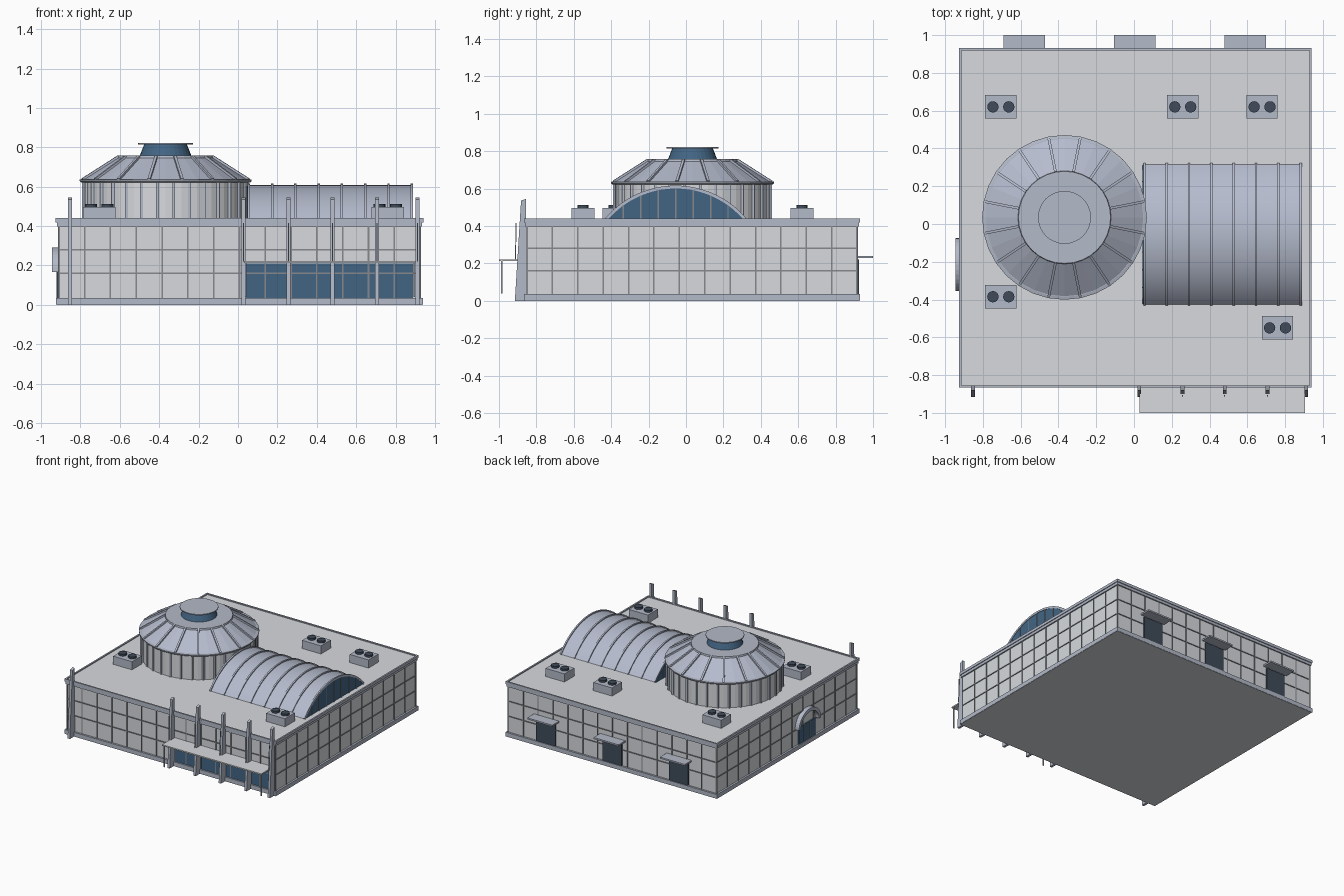
import bpy, bmesh, math
from mathutils import Vector, Matrix

if "Cube" in bpy.data.objects:
    bpy.data.objects.remove(bpy.data.objects["Cube"])


def material(name, rgb):
    m = bpy.data.materials.new(name)
    m.diffuse_color = (*rgb, 1)
    m.use_nodes = True
    m.node_tree.nodes["Principled BSDF"].inputs["Base Color"].default_value = m.diffuse_color
    return m


WALL = material("pale_wall", (0.68, 0.70, 0.73))
METAL = material("roof_metal", (0.46, 0.50, 0.61))
TRIM = material("blue_grey_trim", (0.45, 0.49, 0.58))
BAR = material("grey_bars", (0.24, 0.25, 0.27))
GLASS = material("blue_glass", (0.055, 0.13, 0.23))
DARK = material("dark_slate", (0.05, 0.07, 0.10))


def finish(bm, name, mat):
    bmesh.ops.recalc_face_normals(bm, faces=bm.faces)
    me = bpy.data.meshes.new(name)
    bm.to_mesh(me)
    bm.free()
    me.materials.append(mat)
    ob = bpy.data.objects.new(name, me)
    bpy.context.collection.objects.link(ob)
    return ob


def boxes(name, mat, items):
    """Each item is (x0, x1, y0, y1, z0, z1)."""
    bm = bmesh.new()
    for x0, x1, y0, y1, z0, z1 in items:
        m = Matrix.Translation(((x0 + x1) / 2, (y0 + y1) / 2, (z0 + z1) / 2))
        bmesh.ops.create_cube(bm, size=1, matrix=m @ Matrix.Diagonal((x1 - x0, y1 - y0, z1 - z0, 1)))
    return finish(bm, name, mat)


def prisms(name, mat, profile, spans):
    """Extrude a (y, z) profile along x for every (x0, x1) span."""
    bm = bmesh.new()
    for x0, x1 in spans:
        a = [bm.verts.new((x0, y, z)) for y, z in profile]
        b = [bm.verts.new((x1, y, z)) for y, z in profile]
        bm.faces.new(a)
        bm.faces.new(b[::-1])
        for i in range(len(a)):
            j = (i + 1) % len(a)
            bm.faces.new((a[i], a[j], b[j], b[i]))
    return finish(bm, name, mat)


def lathe(name, mat, profile, centers, n):
    """Closed solid of revolution from (r, z) points, capped at both ends."""
    bm = bmesh.new()
    for cx, cy in centers:
        rings = [[bm.verts.new((cx + r * math.cos(math.tau * k / n), cy + r * math.sin(math.tau * k / n), z))
                  for k in range(n)] for r, z in profile]
        for lo, hi in zip(rings, rings[1:]):
            for k in range(n):
                j = (k + 1) % n
                bm.faces.new((lo[k], lo[j], hi[j], hi[k]))
        bm.faces.new(rings[0][::-1])
        bm.faces.new(rings[-1])
    return finish(bm, name, mat)


def beams(name, mat, lines, w):
    bm = bmesh.new()
    for p, q in lines:
        p, q = Vector(p), Vector(q)
        rot = (q - p).to_track_quat('Z', 'Y').to_matrix().to_4x4()
        bmesh.ops.create_cube(bm, size=1, matrix=Matrix.Translation((p + q) / 2) @ rot
                              @ Matrix.Diagonal((w, w, (q - p).length, 1)))
    return finish(bm, name, mat)


# main hall: walls, plinth, cornice, roof deck and raised rim
X0, X1, Y0, Y1 = -0.91, 0.925, -0.85, 0.915


def slab(g, z0, z1):
    return (X0 - g, X1 + g, Y0 - g, Y1 + g, z0, z1)


boxes("walls", WALL, [slab(0, 0.01, 0.42)])
boxes("floor_slab", WALL, [slab(0.013, 0, 0.004)])
boxes("plinth", TRIM, [slab(0.015, 0.002, 0.035)])
boxes("cornice", TRIM, [slab(0.010, 0.398, 0.418), slab(0.016, 0.418, 0.428)])
boxes("roof_deck", WALL, [slab(0.012, 0.42, 0.432)])
g = 0.016
boxes("roof_rim", TRIM, [(X0 - g, X0 - 0.004, Y0 - g, Y1 + g, 0.425, 0.44),
                         (X1 + 0.004, X1 + g, Y0 - g, Y1 + g, 0.425, 0.44),
                         (X0 - 0.004, X1 + 0.004, Y0 - g, Y0 - 0.004, 0.425, 0.44),
                         (X0 - 0.004, X1 + 0.004, Y1 + 0.004, Y1 + g, 0.425, 0.44)])

# wall grid of vertical and horizontal bars on all four sides
grid, w, d = [], 0.004, 0.005
for i in range(15):
    x = X0 + (X1 - X0) * i / 14
    grid += [(x - w, x + w, Y0 - d, Y0 + d, 0.03, 0.4), (x - w, x + w, Y1 - d, Y1 + d, 0.03, 0.4)]
for i in range(14):
    y = Y0 + (Y1 - Y0) * i / 13
    grid += [(X0 - d, X0 + d, y - w, y + w, 0.03, 0.4), (X1 - d, X1 + d, y - w, y + w, 0.03, 0.4)]
grid += [slab(d, z - w, z + w) for z in (0.16, 0.28)]
boxes("wall_grid", BAR, grid)

# front entrance: glazing, canopy, posts, tie rods and tall fins
boxes("entrance_glass", GLASS, [(0.04, 0.89, Y0 - 0.003, Y0, 0.035, 0.21)])
boxes("entrance_canopy", WALL, [(0.03, 0.905, -1.0, Y0, 0.212, 0.222)])
boxes("canopy_posts", TRIM, [(x - 0.004, x + 0.004, -0.99, -0.982, 0.04, 0.213) for x in (0.04, 0.895)])
fin_x = (-0.853, 0.028, 0.257, 0.48, 0.707, 0.912)
beams("canopy_tie_rods", TRIM, [((x, -0.912, 0.22), (x, -0.908, 0.415)) for x in fin_x[1:]], 0.005)
prisms("wall_fins", TRIM, [(-0.915, 0), (-0.852, 0), (-0.856, 0.545), (-0.882, 0.535)],
       [(x - 0.01, x + 0.01) for x in fin_x])

# back doors with canopies
door_x = (-0.58, 0.005, 0.59)
boxes("back_doors", DARK, [(x - 0.085, x + 0.085, Y1, Y1 + 0.009, 0.03, 0.22) for x in door_x])
boxes("back_canopies", TRIM, [(x - 0.11, x + 0.11, Y1, 1.0, 0.228, 0.24) for x in door_x])


# left side door under an arch
def arc(cy, cz, ry, rz, a0, a1, n):
    return [(cy + ry * math.cos(a0 + (a1 - a0) * i / n), cz + rz * math.sin(a0 + (a1 - a0) * i / n))
            for i in range(n + 1)]


prisms("side_arch", TRIM, arc(-0.215, 0.167, 0.14, 0.125, 0, math.pi, 16)
       + arc(-0.215, 0.167, 0.115, 0.1, math.pi, 0, 16), [(-0.945, X0)])
boxes("side_door_glass", GLASS, [(X0 - 0.009, X0, -0.32, -0.11, 0.035, 0.17)])
boxes("side_door_bars", BAR, [(X0 - 0.013, X0, y - 0.004, y + 0.004, 0.035, 0.17) for y in (-0.25, -0.18)])

# round drum with conical roof and glazed lantern
C = [(-0.368, 0.035)]
lathe("drum_wall", WALL, [(0.42, 0.425), (0.42, 0.63)], C, 32)
lathe("drum_eave", TRIM, [(0.43, 0.622), (0.436, 0.628), (0.436, 0.636), (0.42, 0.64)], C, 32)
lathe("cone_roof", METAL, [(0.43, 0.632), (0.24, 0.75)], C, 32)
lathe("cone_top_ring", TRIM, [(0.247, 0.745), (0.244, 0.758)], C, 32)
lathe("lantern_glass", GLASS, [(0.132, 0.755), (0.108, 0.816)], C, 32)
lathe("lantern_cap", TRIM, [(0.14, 0.815), (0.14, 0.823)], C, 32)


def polar(r, z, k, n):
    a = math.tau * (k + 0.5) / n
    return (C[0][0] + r * math.cos(a), C[0][1] + r * math.sin(a), z)


beams("cone_ribs", METAL, [(polar(0.43, 0.636, k, 16), polar(0.243, 0.753, k, 16)) for k in range(16)], 0.014)
beams("drum_pilasters", TRIM, [(polar(0.42, 0.43, k, 32), polar(0.42, 0.625, k, 32)) for k in range(32)], 0.014)

# barrel vault with ribs and glazed ends
R, VY, VZ = 0.49, -0.055, 0.122
half = math.asin(0.374 / R)


def vault_arc(r, flip=False):
    pts = arc(VY, VZ, r, r, math.pi / 2 - half, math.pi / 2 + half, 32)
    return pts[::-1] if flip else pts


vault = prisms("barrel_vault", METAL, vault_arc(R - 0.004), [(0.05, 0.882)])
ribs = prisms("vault_ribs", METAL, vault_arc(R + 0.004) + vault_arc(R - 0.012, True),
              [(x - 0.006, x + 0.006) for x in [0.055 + 0.1182 * i for i in range(8)]])
prisms("vault_end_glass", GLASS, vault_arc(R - 0.008), [(0.046, 0.052), (0.88, 0.885)])
bars = []
for i in range(1, 8):
    y = VY - 0.374 + 0.748 * i / 8
    top = VZ + math.sqrt((R - 0.01) ** 2 - (y - VY) ** 2)
    bars += [(x - 0.004, x + 0.004, y - 0.003, y + 0.003, 0.43, top) for x in (0.047, 0.885)]
boxes("vault_end_bars", BAR, bars)
for ob in (vault, ribs):
    ob.select_set(True)
bpy.context.view_layer.objects.active = vault
bpy.ops.object.shade_smooth_by_angle(angle=math.radians(30))

# rooftop cooling units with twin fans
units = [(-0.705, 0.62), (0.258, 0.62), (0.678, 0.62), (-0.705, -0.385), (0.76, -0.55)]
fans = [(x + s * 0.042, y) for x, y in units for s in (-1, 1)]
boxes("cooling_units", TRIM, [(x - 0.083, x + 0.083, y - 0.062, y + 0.062, 0.43, 0.497) for x, y in units])
lathe("cooling_fans", DARK, [(0.03, 0.49), (0.03, 0.513)], fans, 16)
